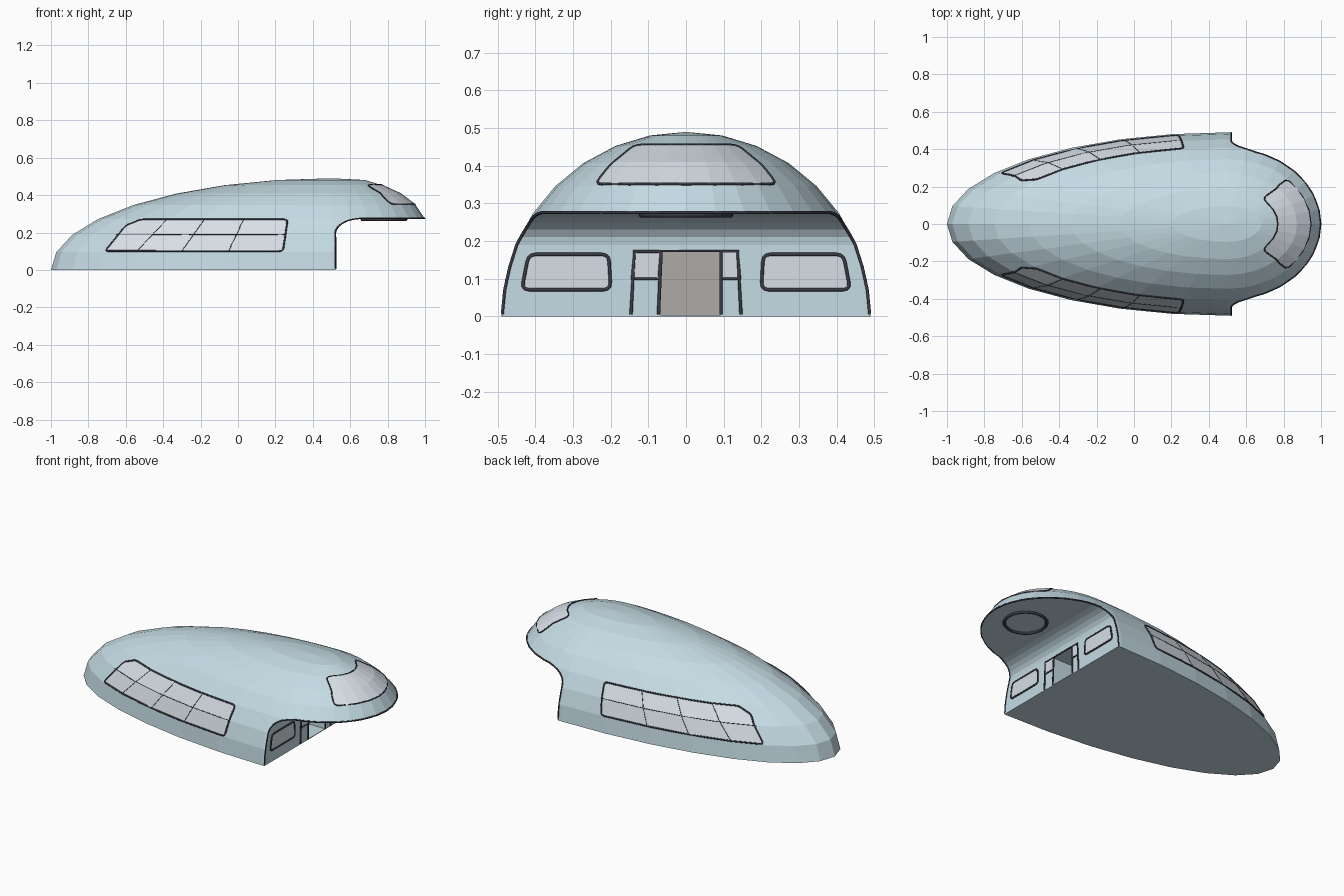
import bpy, bmesh
from math import sin, cos, pi, radians
from mathutils import Vector
from mathutils.bvhtree import BVHTree

if "Cube" in bpy.data.objects:
    bpy.data.objects.remove(bpy.data.objects["Cube"])


def material(name, rgb):
    m = bpy.data.materials.new(name)
    m.diffuse_color = (*rgb, 1)
    m.use_nodes = True
    m.node_tree.nodes["Principled BSDF"].inputs["Base Color"].default_value = m.diffuse_color
    return m


BLUE = material("pale_blue", (0.56, 0.71, 0.78))
GLASS = material("glass", (0.68, 0.74, 0.79))
DARK = material("dark_trim", (0.04, 0.045, 0.06))
GREY = material("interior_grey", (0.42, 0.40, 0.39))


def mesh_object(name, bm, mat):
    me = bpy.data.meshes.new(name)
    bm.to_mesh(me)
    bm.free()
    ob = bpy.data.objects.new(name, me)
    bpy.context.collection.objects.link(ob)
    me.materials.append(mat)
    return ob


def box(name, lo, hi, mat):
    bm = bmesh.new()
    bmesh.ops.create_cube(bm, size=1)
    for v in bm.verts:
        v.co = [(l + h) / 2 + c * (h - l) for l, h, c in zip(lo, hi, v.co)]
    return mesh_object(name, bm, mat)


def cut(ob, cutter):
    m = ob.modifiers.new("cut", 'BOOLEAN')
    m.operation, m.solver, m.object = 'DIFFERENCE', 'EXACT', cutter
    bpy.context.view_layer.objects.active = ob
    bpy.ops.object.modifier_apply(modifier=m.name)
    bpy.data.objects.remove(cutter)


def tube(name, pts, radius, closed=False):
    cu = bpy.data.curves.new(name, 'CURVE')
    cu.dimensions = '3D'
    cu.bevel_depth, cu.bevel_resolution = radius, 1
    cu.use_fill_caps = True
    sp = cu.splines.new('POLY')
    sp.points.add(len(pts) - 1)
    for p, q in zip(sp.points, pts):
        p.co = (*q, 1)
    sp.use_cyclic_u = closed
    ob = bpy.data.objects.new(name, cu)
    bpy.context.collection.objects.link(ob)
    cu.materials.append(DARK)
    return ob


# egg-shaped half dome: longer tail than nose
front = [0, .18, .27, .37, .45, .50, .53, .55, .56]
bm = bmesh.new()
top = bm.verts.new((.5, 0, .49))
rings = []
for k in range(1, 9):
    a = k * pi / 16
    ring = []
    for i in range(32):
        p = i * pi / 16
        rx = front[k] if cos(p) > 0 else 1.5 * sin(a)
        ring.append(bm.verts.new((.5 + rx * cos(p), .49 * sin(a) * sin(p), .49 * cos(a))))
    rings.append(ring)
for i in range(32):
    j = (i + 1) % 32
    bm.faces.new((top, rings[0][i], rings[0][j]))
    for r, s in zip(rings, rings[1:]):
        bm.faces.new((r[i], s[i], s[j], r[j]))
bm.faces.new(rings[-1])
bmesh.ops.recalc_face_normals(bm, faces=bm.faces)
shell = mesh_object("shell", bm, BLUE)

# undercut that leaves the end wall and the overhanging canopy
cove = [(.52 + .13 * (1 - cos(t)), .19 + .083 * sin(t)) for t in [radians(d) for d in range(0, 91, 15)]]
outline = [(.52, -.2)] + cove + [(1.3, .273), (1.3, -.2)]
bm = bmesh.new()
f = bm.faces.new([bm.verts.new((x, -1, z)) for x, z in outline])
ext = bmesh.ops.extrude_face_region(bm, geom=[f])
bmesh.ops.translate(bm, vec=(0, 2, 0), verts=[v for v in ext["geom"] if isinstance(v, bmesh.types.BMVert)])
bmesh.ops.recalc_face_normals(bm, faces=bm.faces)
cut(shell, mesh_object("undercut", bm, BLUE))

base = bmesh.new()
base.from_mesh(shell.data)
bmesh.ops.triangulate(base, faces=base.faces)
tree = BVHTree.FromBMesh(base)


def to3d(axis, u, z, d=0):
    return Vector((d, u, z)) if axis.x else Vector((u, d, z))


def project(axis, pts, closed=False, steps=6):
    # lays a flat path onto the shell, looking against the axis
    out = []
    n = len(pts)
    for i in range(n if closed else n - 1):
        a, b = Vector(pts[i]), Vector(pts[(i + 1) % n])
        m = steps if (b - a).length > .05 else 1
        out += [a.lerp(b, t / m) for t in range(m)]
    if not closed:
        out.append(Vector(pts[-1]))
    hits = [tree.ray_cast(to3d(axis, *p) + axis * 3, -axis) for p in out]
    return [h[0] + h[1] * .002 for h in hits if h[0]]


def rounded(pts, r):
    out = []
    for i, p in enumerate(pts):
        p, a, b = Vector(p), Vector(pts[i - 1]), Vector(pts[(i + 1) % len(pts)])
        a, b = p + (a - p).normalized() * r, p + (b - p).normalized() * r
        out += [a.lerp(p, t).lerp(p.lerp(b, t), t) for t in (0, .33, .67, 1)]
    return out


def window(name, axis, corners, r, trim):
    # trims a copy of the shell to the window outline, then frames it
    pts = rounded(corners, r) if r else [Vector(c) for c in corners]
    mid = sum(pts, Vector((0, 0))) / len(pts)
    bm = base.copy()
    for i, p in enumerate(pts):
        e = p - pts[i - 1]
        n = Vector((e.y, -e.x))
        if n.dot(p - mid) < 0:
            n = -n
        bmesh.ops.bisect_plane(bm, geom=bm.verts[:] + bm.edges[:] + bm.faces[:], dist=1e-6,
                               plane_co=to3d(axis, *p), plane_no=to3d(axis, *n), clear_outer=True)
    bm.normal_update()
    bmesh.ops.delete(bm, geom=[f for f in bm.faces if f.normal.dot(axis) < .05], context='FACES')
    bm.normal_update()
    for v in bm.verts:
        v.co += v.normal * .003
    mesh_object(name + "_pane", bm, GLASS)
    tube(name + "_frame", project(axis, pts, True), trim, True)


X = Vector((1, 0, 0))
# side windows with glazing bars, end wall windows
for s, side in ((-1, "right"), (1, "left")):
    Y = Vector((0, s, 0))
    window("side_window_" + side, Y, [(-.71, .10), (.24, .10), (.265, .268), (-.52, .268), (-.60, .235)], .018, .005)
    for i, bar in enumerate([[(-.54, .10), (-.38, .268)], [(-.30, .10), (-.18, .268)],
                             [(-.05, .10), (.03, .268)], [(-.65, .188), (.25, .188)]]):
        tube(f"side_window_bar_{side}_{i}", project(Y, bar, steps=16), .0025)
    window("end_window_" + side, X, [(s * .205, .165), (s * .418, .165), (s * .436, .071), (s * .20, .071)], .02, .005)

# canopy window
window("canopy_window", X, [(-.24, .35), (.24, .35), (.20, .40), (.135, .453), (-.135, .453), (-.20, .40)], .018, .004)

# door surround and sidelights
window("door_sidelight_a", X, [(-.143, .10), (-.072, .10), (-.066, .172), (-.136, .172)], 0, .004)
window("door_sidelight_b", X, [(.093, .10), (.143, .10), (.136, .172), (.093, .172)], 0, .004)
tube("door_surround", [(.522, -.146, 0.005), (.522, -.137, .174), (.522, .137, .174), (.522, .146, 0.005)], .005)
tube("door_jamb_a", [(.522, -.073, 0.005), (.522, -.066, .172)], .005)
tube("door_jamb_b", [(.522, .093, 0.005), (.522, .093, .172)], .005)

# dark edge around end wall and canopy rim
half = []
for x, z in [(.52, .006), (.52, .07), (.52, .13)] + cove[:-1]:
    half += [h for h in [tree.ray_cast(Vector((x - .001, 2, z + .001)), Vector((0, -1, 0)))[0]] if h]
for d in range(68, 0, -6):
    v = Vector((cos(radians(d)), sin(radians(d)), 0))
    half.append(tree.ray_cast(Vector((.5, 0, .276)) + v * 2, -v)[0])
tip = tree.ray_cast(Vector((3, 0, .276)), -X)[0]
tube("rim_trim", half + [tip] + [Vector((p.x, -p.y, p.z)) for p in reversed(half)], .0045)

# round hatch ring under the canopy
ring = [(.78 + .117 * cos(i * pi / 16), .117 * sin(i * pi / 16), .27) for i in range(32)]
tube("hatch_ring", ring, .009, True)

# door opening with inner room
cut(shell, box("door_cutter", (.05, -.068, .004), (.7, .092, .171), BLUE))
box("inner_wall", (.05, -.068, .004), (.06, .092, .171), GREY)
base.free()
